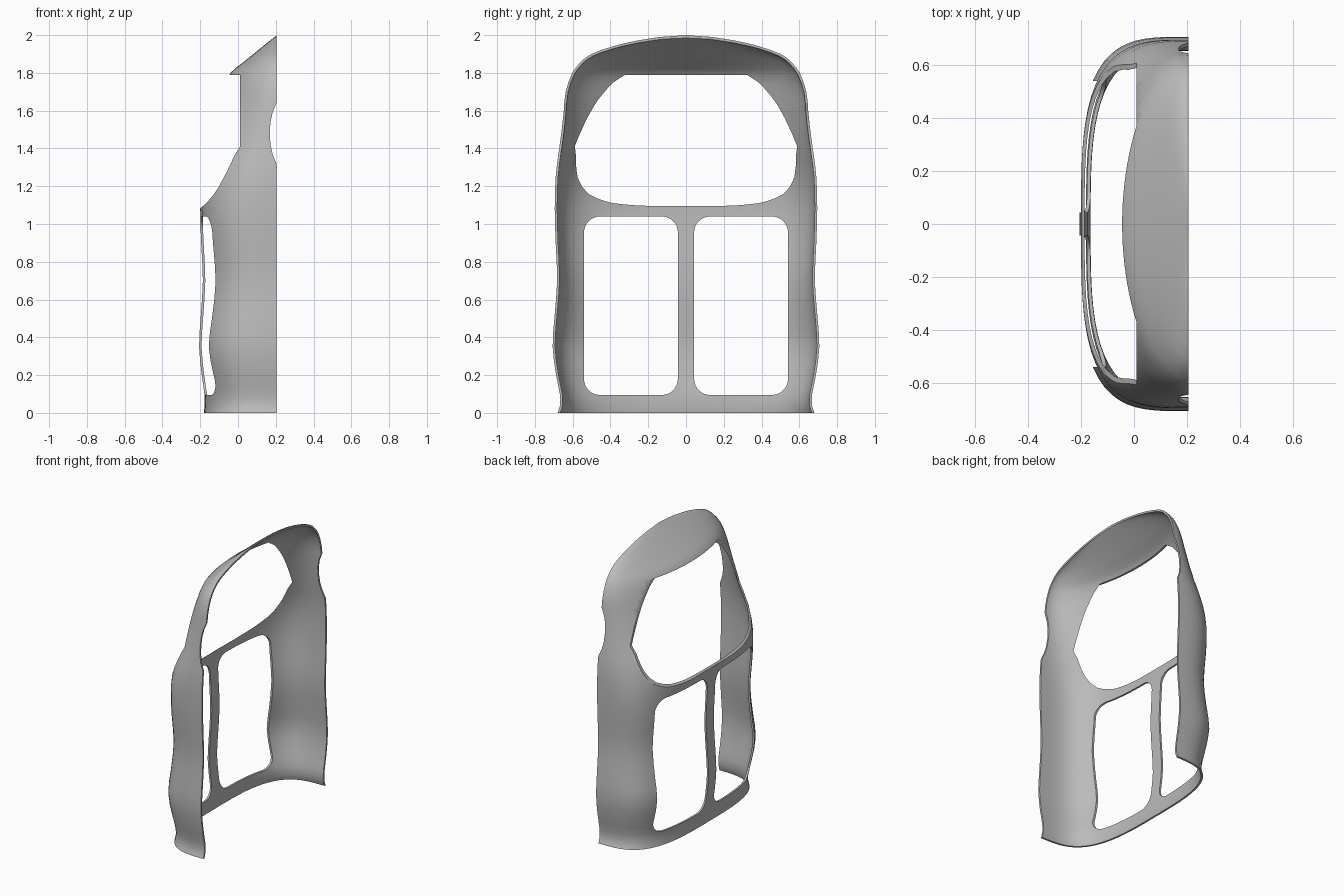
import bpy, bmesh, math

cube = bpy.data.objects.get("Cube")
if cube:
    bpy.data.objects.remove(cube, do_unlink=True)

REAR = 0.205     # plane of the open side
THICK = 0.013

# Height, half width, x of the far wall, squareness of the section
SECTIONS = [
    (-0.03, .690, -.184, 3.3), (0, .680, -.181, 3.3), (.04, .667, -.177, 3.3),
    (.10, .668, -.178, 3.3), (.20, .688, -.192, 3.4), (.35, .706, -.206, 3.6),
    (.50, .697, -.198, 3.4), (.70, .682, -.186, 3.3), (.90, .690, -.195, 3.4),
    (1.08, .695, -.200, 3.4), (1.25, .690, -.188, 3.0), (1.40, .672, -.165, 2.45),
    (1.60, .648, -.115, 2.1), (1.70, .637, -.080, 2.0), (1.80, .602, -.040, 1.95),
    (1.86, .555, .033, 2.0), (1.90, .500, .082, 2.0), (1.94, .390, .131, 2.0),
    (1.97, .265, .168, 2.0), (1.99, .140, .193, 2.0),
]


def section_rows(steps):
    """Smoothly interpolate the section table."""
    rows = []
    for i in range(len(SECTIONS) - 1):
        a = SECTIONS[max(i - 1, 0)]
        b, c = SECTIONS[i], SECTIONS[i + 1]
        d = SECTIONS[min(i + 2, len(SECTIONS) - 1)]
        for s in range(steps):
            t = s / steps
            row = [b[0] + (c[0] - b[0]) * t]
            for k in (1, 2, 3):
                m0 = (c[k] - a[k]) / (c[0] - a[0]) * (c[0] - b[0])
                m1 = (d[k] - b[k]) / (d[0] - b[0]) * (c[0] - b[0])
                row.append((2*t**3 - 3*t**2 + 1) * b[k] + (t**3 - 2*t**2 + t) * m0
                           + (3*t**2 - 2*t**3) * c[k] + (t**3 - t**2) * m1)
            rows.append(row)
    return rows + [SECTIONS[-1]]


def new_object(name, bm):
    bmesh.ops.recalc_face_normals(bm, faces=bm.faces)
    mesh = bpy.data.meshes.new(name)
    bm.to_mesh(mesh)
    bm.free()
    obj = bpy.data.objects.new(name, mesh)
    bpy.context.collection.objects.link(obj)
    return obj


def prism(name, points, depth):
    """Extrude a closed outline of 3D points along the depth vector."""
    bm = bmesh.new()
    face = bm.faces.new([bm.verts.new(p) for p in points])
    moved = bmesh.ops.extrude_face_region(bm, geom=[face])["geom"]
    bmesh.ops.translate(bm, vec=depth,
                        verts=[v for v in moved if isinstance(v, bmesh.types.BMVert)])
    obj = new_object(name, bm)
    obj.hide_render = True
    return obj


def rounded_rect(y0, y1, z0, z1, r, n=8):
    corners = [(y1 - r, z1 - r), (y0 + r, z1 - r), (y0 + r, z0 + r), (y1 - r, z0 + r)]
    pts = []
    for q, (cy, cz) in enumerate(corners):
        for k in range(n + 1):
            a = (q + k / n) * math.pi / 2
            pts.append((-1, cy + r * math.cos(a), cz + r * math.sin(a)))
    return pts


# Curved shell, lofted from the sections and closed at the crown
bm = bmesh.new()
COLS = 48
grid = []
for z, w, xb, n in section_rows(2):
    row = []
    for j in range(COLS + 1):
        a = math.pi * j / COLS
        c, s = math.cos(a), abs(math.sin(a))
        r = (abs(c) ** n + s ** n) ** (-1 / n)
        row.append(bm.verts.new((REAR - (REAR - xb) * s * r, w * c * r, z)))
    grid.append(row)
for lo, hi in zip(grid, grid[1:]):
    for j in range(COLS):
        bm.faces.new((lo[j], lo[j + 1], hi[j + 1], hi[j]))
crown = bm.verts.new((REAR, 0, 2))
for j in range(COLS):
    bm.faces.new((grid[-1][j], grid[-1][j + 1], crown))
# Carry the open rim a little past the trimming plane
rim = [e for e in bm.edges if e.is_boundary
       and all(abs(v.co.x - REAR) < 1e-4 for v in e.verts)]
out = bmesh.ops.extrude_edge_only(bm, edges=rim)["geom"]
bmesh.ops.translate(bm, vec=(.03, 0, 0),
                    verts=[v for v in out if isinstance(v, bmesh.types.BMVert)])
shell = new_object("curved_shell", bm)
# Thicken towards the hollow side
outward = sum(p.normal.x * p.area for p in shell.data.polygons) < 0
solid = shell.modifiers.new("thickness", 'SOLIDIFY')
solid.thickness = THICK
solid.offset = -1 if outward else 1

# Cutters: two lower windows, upper window, side notches, flat trims
cutters = [prism("lower_window_cutter", rounded_rect(y0, y1, .095, 1.04, .085), (1.1, 0, 0))
           for y0, y1 in ((.043, .54), (-.54, -.043))]
upper = [(-1, 1.085), (-.197, 1.085), (-.165, 1.113), (-.13, 1.155), (-.1, 1.2),
         (-.06, 1.275), (-.02, 1.36), (.01, 1.41), (.01, 1.79), (-1, 1.79)]
cutters.append(prism("upper_window_cutter", [(x, -1, z) for x, z in upper], (0, 2, 0)))
notch = [(.168, 1.48), (.172, 1.54), (.183, 1.59), (REAR, 1.645), (.3, 1.8),
         (.3, 1.15), (REAR, 1.315), (.183, 1.37), (.172, 1.42)]
cutters.append(prism("notch_cutter", [(x, -1, z) for x, z in notch], (0, 2, 0)))
for x0, x1, z0, z1 in ((REAR, 1, -1, 3), (-1, 1, -1, 0)):
    cutters.append(prism("trim_cutter", [(x0, -1, z0), (x1, -1, z0),
                                         (x1, -1, z1), (x0, -1, z1)], (0, 2, 0)))
for cutter in cutters:
    mod = shell.modifiers.new("cut", 'BOOLEAN')
    mod.operation = 'DIFFERENCE'
    mod.solver = 'EXACT'
    mod.object = cutter

# Bake the cuts and drop the cutters
bpy.context.view_layer.update()
evaluated = shell.evaluated_get(bpy.context.evaluated_depsgraph_get())
final = bpy.data.meshes.new_from_object(evaluated)
shell.modifiers.clear()
shell.data = final
for cutter in cutters:
    bpy.data.objects.remove(cutter, do_unlink=True)

# Single grey finish
grey = bpy.data.materials.new("plain_grey")
grey.use_nodes = True
colour = (.5, .5, .5, 1)
grey.diffuse_color = colour
grey.node_tree.nodes["Principled BSDF"].inputs["Base Color"].default_value = colour
shell.data.materials.clear()
shell.data.materials.append(grey)

bpy.ops.object.select_all(action='DESELECT')
shell.select_set(True)
bpy.context.view_layer.objects.active = shell
bpy.ops.object.shade_smooth_by_angle(angle=math.radians(35))
